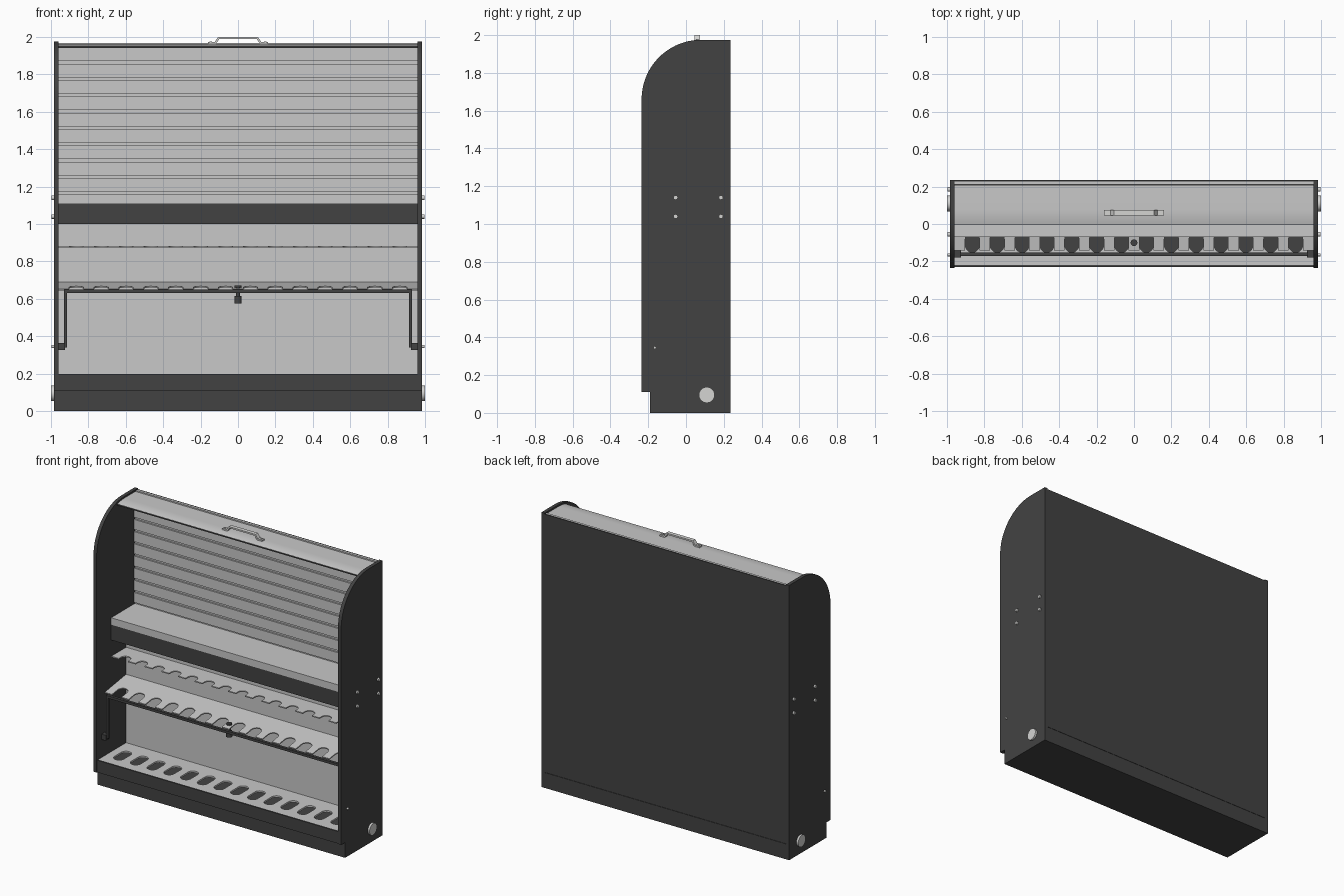
import bpy, math
from mathutils import Matrix, Vector

if "Cube" in bpy.data.objects:
    bpy.data.objects.remove(bpy.data.objects["Cube"])


def material(name, c):
    m = bpy.data.materials.new(name)
    m.diffuse_color = (c[0], c[1], c[2], 1)
    m.use_nodes = True
    m.node_tree.nodes["Principled BSDF"].inputs["Base Color"].default_value = m.diffuse_color
    return m


DARK = material("dark_grey_paint", (0.055, 0.055, 0.055))
LIGHT = material("light_grey_panel", (0.58, 0.58, 0.58))
STEEL = material("pale_steel", (0.66, 0.66, 0.65))

# local x -> world y, local y -> world z, local z -> world x
SIDE = Matrix(((0, 0, 1, 0), (1, 0, 0, 0), (0, 1, 0, 0), (0, 0, 0, 1)))
# local y -> world z, local z -> world -y
FRONT = Matrix.Rotation(math.pi / 2, 4, 'X')


def smooth(ob):
    bpy.ops.object.select_all(action='DESELECT')
    ob.select_set(True)
    bpy.context.view_layer.objects.active = ob
    bpy.ops.object.shade_smooth_by_angle(angle=math.radians(35))


def box(name, x, y, z, mat):
    bpy.ops.mesh.primitive_cube_add(size=1)
    ob = bpy.context.object
    ob.name = name
    ob.location = [(a[0] + a[1]) / 2 for a in (x, y, z)]
    ob.scale = [a[1] - a[0] for a in (x, y, z)]
    ob.data.materials.append(mat)
    return ob


def cylinder(name, loc, r, depth, mat, axis='Z', n=24):
    rot = (0, math.pi / 2, 0) if axis == 'X' else (0, 0, 0)
    bpy.ops.mesh.primitive_cylinder_add(vertices=n, radius=r, depth=depth, location=loc, rotation=rot)
    ob = bpy.context.object
    ob.name = name
    ob.data.materials.append(mat)
    smooth(ob)
    return ob


def plate(name, loops, thick, matrix, mat):
    """Flat outline(s), holes allowed, extruded evenly about its plane."""
    cu = bpy.data.curves.new(name, 'CURVE')
    cu.dimensions = '2D'
    cu.fill_mode = 'BOTH'
    cu.extrude = thick / 2
    for pts in loops:
        sp = cu.splines.new('POLY')
        sp.points.add(len(pts) - 1)
        for p, q in zip(sp.points, pts):
            p.co = (q[0], q[1], 0, 1)
        sp.use_cyclic_u = True
    ob = bpy.data.objects.new(name, cu)
    bpy.context.collection.objects.link(ob)
    ob.matrix_world = matrix
    bpy.ops.object.select_all(action='DESELECT')
    ob.select_set(True)
    bpy.context.view_layer.objects.active = ob
    bpy.ops.object.convert(target='MESH')
    ob = bpy.context.object
    ob.name = name
    ob.data.materials.clear()
    ob.data.materials.append(mat)
    smooth(ob)
    return ob


def arc(cx, cy, r, a0, a1, n=16):
    return [(cx + r * math.cos(math.radians(a0 + (a1 - a0) * i / n)),
             cy + r * math.sin(math.radians(a0 + (a1 - a0) * i / n))) for i in range(n + 1)]


W = 0.96                                     # inner half width
SLOTS = [(i - 6.5) * 0.133 for i in range(14)]

# Side panels with rounded upper front, plus their bolts and round plugs
profile = [(0.235, 0), (0.235, 1.975)] + arc(0.08, 1.66, 0.315, 90, 180, 28) + \
          [(-0.235, 0.11), (-0.19, 0.11), (-0.19, 0)]
for s, tag in ((-1, "left"), (1, "right")):
    plate("side_panel_" + tag, [profile], 0.025, Matrix.Translation((s * 0.9725, 0, 0)) @ SIDE, DARK)
    for y in (-0.055, 0.185):
        for z in (1.04, 1.14):
            cylinder("shelf_bolt_" + tag, (s * 0.987, y, z), 0.012, 0.018, STEEL, 'X', 12)
    cylinder("pivot_bolt_" + tag, (s * 0.987, -0.165, 0.345), 0.008, 0.018, STEEL, 'X', 12)
    cylinder("round_plug_" + tag, (s * 0.99, 0.11, 0.095), 0.042, 0.018, STEEL, 'X', 32)

# Back: dark outer skin over a light panel, split above the base
box("back_skin", (-W, W), (0.226, 0.235), (0.112, 1.968), DARK)
box("back_panel", (-W, W), (0.212, 0.226), (0.11, 1.968), LIGHT)

# Slatted upper wall: backing sheet and raised slats
box("slat_backing", (-W, W), (0.2, 0.208), (1.1, 1.955), LIGHT)
for i in range(10):
    z0 = 1.172 + i * 0.0875
    box("wall_slat", (-W, W), (0.188, 0.201), (z0, min(z0 + 0.072, 1.95)), LIGHT)

# Retracted roller door across the top
door = arc(0.08, 1.66, 0.303, 105.5, 90, 8) + [(0.205, 1.963), (0.205, 1.951)] + \
       arc(0.08, 1.66, 0.291, 90, 105.5, 8)
plate("roller_door", [door], 2 * W, SIDE, LIGHT)
box("door_edge_seal", (-W, W), (-0.002, 0.01), (1.942, 1.951), DARK)

# Door handle: bent strap with two feet
strap = [(-0.16, 1.963), (-0.118, 1.963), (-0.1, 1.989), (0.1, 1.989), (0.118, 1.963), (0.16, 1.963),
         (0.16, 1.973), (0.125, 1.973), (0.107, 2.0), (-0.107, 2.0), (-0.125, 1.973), (-0.16, 1.973)]
plate("door_handle", [strap], 0.028, Matrix.Translation((0, 0.06, 0)) @ FRONT, STEEL)
for s in (-1, 1):
    cylinder("handle_screw", (s * 0.145, 0.06, 1.974), 0.007, 0.006, STEEL, n=12)

# Middle shelf: dark fascia body with light top
box("shelf_body", (-W, W), (-0.07, 0.205), (1.0, 1.11), DARK)
box("shelf_top", (-W, W), (-0.07, 0.2), (1.11, 1.16), LIGHT)

# Lower inner back
box("lower_back", (-W, W), (0.1, 0.112), (0.19, 1.0), LIGHT)


# Notched racks
def comb(back, front, w, depth):
    pts = [(-W, back), (W, back), (W, front)]
    for c in reversed(SLOTS):
        pts += [(c + w, front)] + arc(c, front + depth - w, w, 0, 180, 14) + [(c - w, front)]
    return pts + [(-W, front)]


# two clean outlines: notches run right to left along the front edge
plate("upper_rack", [comb(0.1, -0.068, 0.036, 0.06)], 0.008, Matrix.Translation((0, 0, 0.879)), LIGHT)
plate("lower_rack", [comb(0, -0.245, 0.038, 0.1)], 0.008,
      Matrix.Translation((0, 0.1, 0.685)) @ Matrix.Rotation(0.15, 4, 'X'), LIGHT)

# Locking bar with arms and pivots
box("locking_bar", (-0.93, 0.93), (-0.172, -0.152), (0.632, 0.65), DARK)
for s in (-1, 1):
    box("bar_arm", (s * 0.922 - 0.008, s * 0.922 + 0.008), (-0.17, -0.154), (0.34, 0.64), DARK)
    box("bar_pivot", (s * 0.943 - 0.018, s * 0.943 + 0.018), (-0.18, -0.14), (0.327, 0.365), DARK)

# Lock stud in the middle of the lower rack
cylinder("lock_stud", (0, -0.1, 0.625), 0.011, 0.09, DARK)
cylinder("lock_cap", (0, -0.1, 0.666), 0.018, 0.012, DARK)
cylinder("lock_barrel", (0, -0.1, 0.595), 0.02, 0.04, DARK)

# Base: recessed plinth, upper box, fascia and slotted tray
box("plinth", (-W, W), (-0.19, 0.235), (0, 0.11), DARK)
box("base_box", (-W, W), (-0.225, 0.2), (0.11, 0.165), DARK)
box("base_fascia", (-W, W), (-0.23, -0.218), (0.11, 0.197), DARK)
holes = [arc(c, -0.038, 0.037, 0, 180, 10) + arc(c, -0.115, 0.037, 180, 360, 10) for c in SLOTS]
tray = [(-W, -0.218), (W, -0.218), (W, 0.105), (-W, 0.105)]
plate("slotted_tray", [tray] + holes, 0.012, Matrix.Translation((0, 0, 0.191)), LIGHT)
